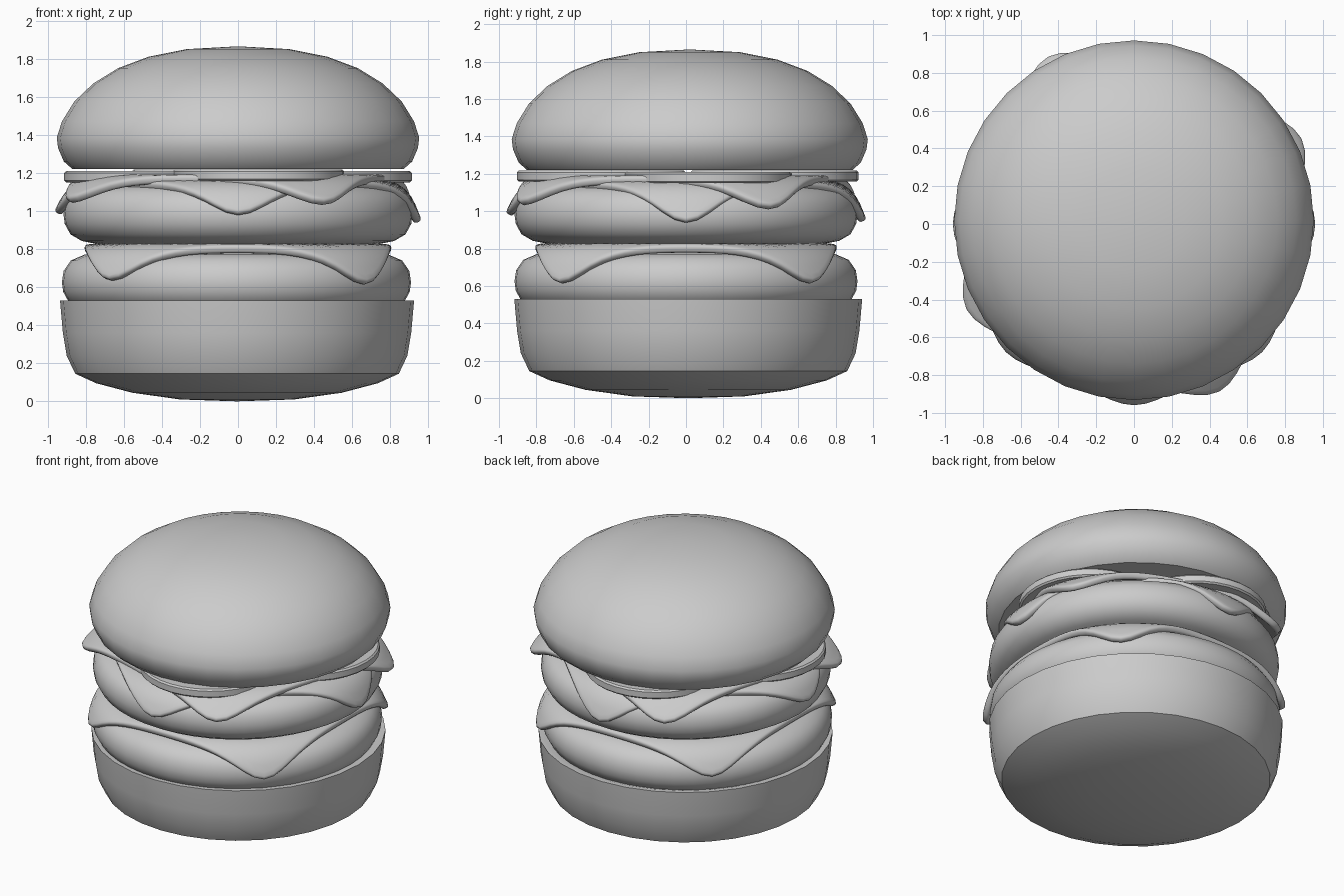
import bpy, bmesh, math

if "Cube" in bpy.data.objects:
    bpy.data.objects.remove(bpy.data.objects["Cube"])


def finish(name, bm, angle=40):
    bmesh.ops.recalc_face_normals(bm, faces=bm.faces[:])
    mesh = bpy.data.meshes.new(name)
    bm.to_mesh(mesh)
    bm.free()
    ob = bpy.data.objects.new(name, mesh)
    bpy.context.collection.objects.link(ob)
    bpy.context.view_layer.objects.active = ob
    for o in bpy.context.selected_objects:
        o.select_set(False)
    ob.select_set(True)
    bpy.ops.object.shade_smooth_by_angle(angle=math.radians(angle))
    return ob


def lathe(name, profile, location=(0, 0, 0), segments=32, angle=40):
    """Spin an (r, z) profile that starts and ends on the axis."""
    bm = bmesh.new()
    vs = [bm.verts.new((r, 0, z)) for r, z in profile]
    es = [bm.edges.new(pair) for pair in zip(vs, vs[1:])]
    bmesh.ops.spin(bm, geom=vs + es, axis=(0, 0, 1), cent=(0, 0, 0),
                   angle=2 * math.pi, steps=segments)
    bmesh.ops.remove_doubles(bm, verts=bm.verts[:], dist=0.0005)
    ob = finish(name, bm, angle)
    ob.location = location
    return ob


def cheese(name, z0, half, turn, bend, lean=(0, 0), flat=0.75, radius=0.2):
    """Rounded square slice whose overhang bends down around the patty."""
    bm = bmesh.new()
    n, rings, p = 96, 18, 9
    centre = bm.verts.new((0, 0, z0))
    prev = None
    for k in range(1, rings + 1):
        ring = []
        for i in range(n):
            t = 2 * math.pi * i / n
            edge = half / (abs(math.cos(t)) ** p + abs(math.sin(t)) ** p) ** (1 / p)
            rho = edge * (k / rings) ** 0.7
            s = max(0, rho - flat)
            a = min(s / radius, bend)
            rest = s - a * radius
            r = min(rho, flat) + radius * math.sin(a) + rest * math.cos(bend)
            drop = radius * (1 - math.cos(a)) + rest * math.sin(bend)
            x, y = r * math.cos(t + turn), r * math.sin(t + turn)
            drop *= 1 + lean[0] * x + lean[1] * y
            ring.append(bm.verts.new((x, y, z0 - drop)))
        for i in range(n):
            j = (i + 1) % n
            if prev:
                bm.faces.new((prev[i], ring[i], ring[j], prev[j]))
            else:
                bm.faces.new((centre, ring[i], ring[j]))
        prev = ring
    ob = finish(name, bm, 60)
    solid = ob.modifiers.new("thickness", 'SOLIDIFY')
    solid.thickness = 0.045
    solid.offset = -1
    bevel = ob.modifiers.new("soft_edge", 'BEVEL')
    bevel.width = 0.015
    bevel.segments = 2
    bevel.angle_limit = math.radians(50)
    return ob


# Buns
lathe("bottom_bun", [(0, 0), (0.3, 0.01), (0.55, 0.045), (0.74, 0.095), (0.85, 0.145),
                     (0.895, 0.24), (0.915, 0.36), (0.93, 0.53), (0.9, 0.53),
                     (0.85, 0.515), (0, 0.515)], (-0.005, 0.012, 0))
lathe("top_bun", [(0, 1.22), (0.87, 1.22), (0.915, 1.26), (0.945, 1.33), (0.952, 1.385),
                  (0.925, 1.47), (0.86, 1.575), (0.76, 1.67), (0.63, 1.75),
                  (0.47, 1.81), (0.27, 1.85), (0, 1.865)], (0, 0.02, 0))

# Patties share one profile
patty = [(0, 0), (0.72, 0), (0.82, 0.02), (0.88, 0.055), (0.91, 0.11), (0.917, 0.16),
         (0.908, 0.22), (0.87, 0.275), (0.8, 0.305), (0.7, 0.318), (0, 0.318)]
lathe("lower_patty", patty, (-0.008, 0, 0.465), 48)
lathe("upper_patty", patty, (0, 0, 0.822), 48)

# Cheese slices
cheese("lower_cheese", 0.828, 0.81, 0, 1.15, (0.08, 0))
cheese("middle_cheese", 1.165, 0.81, math.radians(45), 1.15, (0.13, 0.1))
cheese("upper_cheese", 1.192, 0.80, math.radians(72), 0.75, (0.1, 0.1), radius=0.26)

# Four overlapping tomato slices
for i in range(4):
    a = math.radians(13 + 90 * i)
    z = 1.15 + 0.008 * (i % 2)
    lathe(f"tomato_slice_{i + 1}", [(0, 0), (0.44, 0), (0.45, 0.01), (0.45, 0.05),
                                    (0.44, 0.06), (0, 0.06)],
          (0.475 * math.cos(a), 0.475 * math.sin(a) + 0.01, z))
